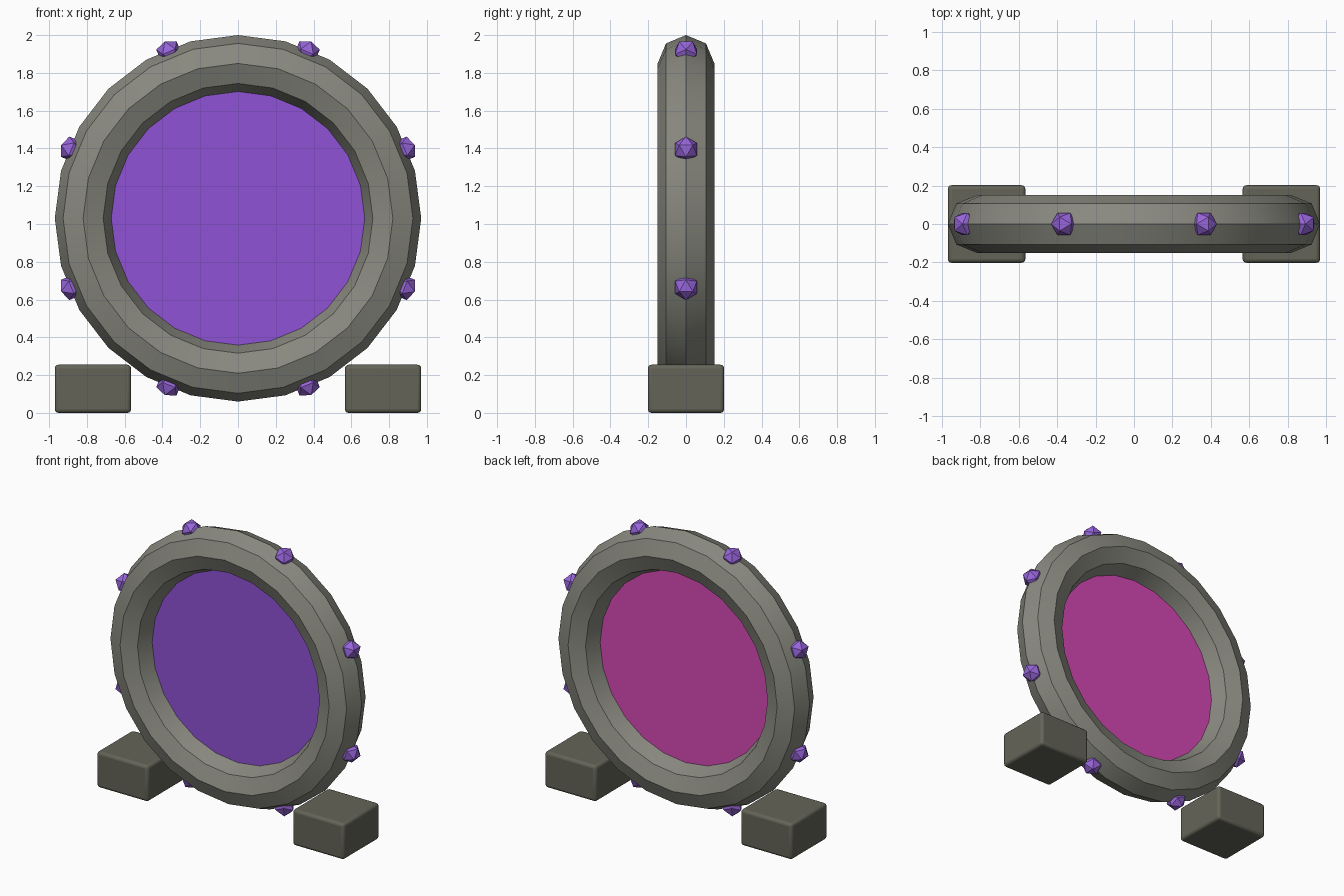
import bpy, bmesh, math
from mathutils import Matrix, Vector

cube = bpy.data.objects.get("Cube")
if cube:
    bpy.data.objects.remove(cube, do_unlink=True)

CENTRE = Vector((0, 0, 1.03))


def material(name, rgb):
    mat = bpy.data.materials.new(name)
    mat.use_nodes = True
    colour = (*rgb, 1)
    mat.diffuse_color = colour
    mat.node_tree.nodes["Principled BSDF"].inputs["Base Color"].default_value = colour
    return mat


stone = material("grey stone", (0.25, 0.25, 0.215))
dark_stone = material("dark stone", (0.127, 0.127, 0.098))
crystal = material("violet crystal", (0.31, 0.13, 0.70))
violet = material("violet glow", (0.28, 0.084, 0.66))
magenta = material("magenta glow", (0.67, 0.066, 0.46))


def add_object(name, bm, *mats):
    bmesh.ops.recalc_face_normals(bm, faces=bm.faces)
    mesh = bpy.data.meshes.new(name)
    bm.to_mesh(mesh)
    bm.free()
    obj = bpy.data.objects.new(name, mesh)
    bpy.context.collection.objects.link(obj)
    for mat in mats:
        mesh.materials.append(mat)
    return obj


def smooth(obj, degrees):
    bpy.ops.object.select_all(action="DESELECT")
    obj.select_set(True)
    bpy.context.view_layer.objects.active = obj
    bpy.ops.object.shade_smooth_by_angle(angle=math.radians(degrees))


# Faceted stone ring
bpy.ops.mesh.primitive_torus_add(
    major_segments=24, minor_segments=8, major_radius=0.82, minor_radius=0.15,
    location=CENTRE, rotation=(math.pi / 2, 0, 0))
ring = bpy.context.object
ring.name = "stone_ring"
ring.data.materials.append(stone)
smooth(ring, 30)

# Thin glowing disc, violet in front and magenta behind
bm = bmesh.new()
bmesh.ops.create_cone(
    bm, cap_ends=True, segments=24, radius1=0.68, radius2=0.68, depth=0.006,
    matrix=Matrix.Translation(CENTRE) @ Matrix.Rotation(math.pi / 2, 4, "X"))
bm.normal_update()
for face in bm.faces:
    face.material_index = 1 if face.normal.y > 0.5 else 0
add_object("portal_disc", bm, violet, magenta)

# Rounded foot blocks
for side, name in ((1, "left_foot"), (-1, "right_foot")):
    bm = bmesh.new()
    bmesh.ops.create_cube(
        bm, size=1, matrix=Matrix.Translation((side * 0.768, 0, 0.1275))
        @ Matrix.Diagonal((0.404, 0.404, 0.255, 1)))
    foot = add_object(name, bm, dark_stone)
    bevel = foot.modifiers.new("rounded edges", "BEVEL")
    bevel.width = 0.02
    bevel.segments = 3
    smooth(foot, 35)

# Twenty-sided crystals, set radially around the rim
LONG = 0.058
SHORT = LONG * 2 / (1 + math.sqrt(5))
for i in range(8):
    turn = Matrix.Rotation(math.radians(22.5 + 45 * i), 4, "Y")
    place = Matrix.Translation(CENTRE) @ turn @ Matrix.Translation((0, 0, 0.955))
    bm = bmesh.new()
    for a in (-SHORT, SHORT):
        for b in (-LONG, LONG):
            for corner in ((a, b, 0), (0, a, b), (b, 0, a)):
                bm.verts.new(place @ Vector(corner))
    bmesh.ops.convex_hull(bm, input=bm.verts)
    add_object(f"rim_crystal_{i + 1}", bm, crystal)
